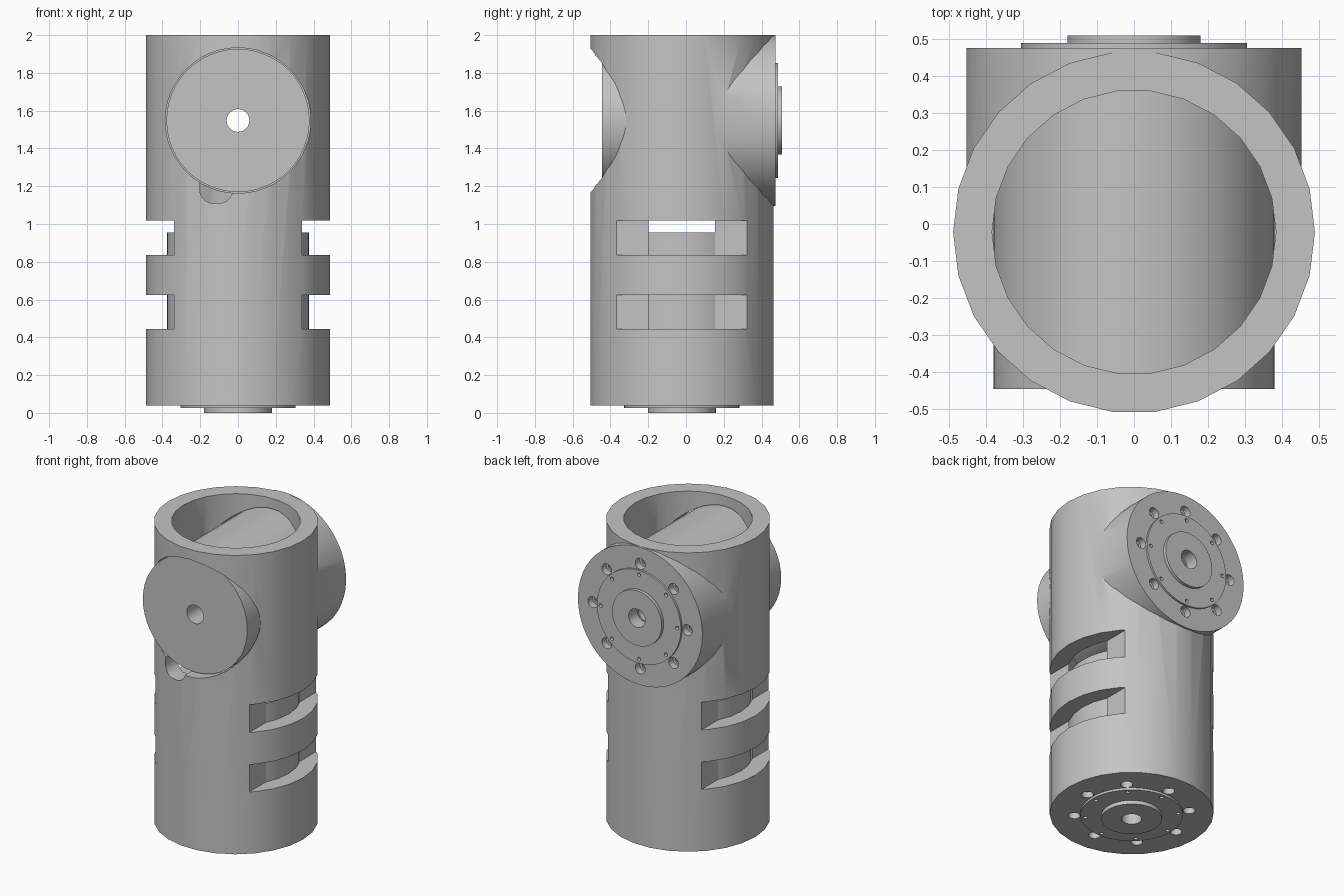
import bpy
import bmesh
import math
from mathutils import Matrix, Vector

if "Cube" in bpy.data.objects:
    bpy.data.objects.remove(bpy.data.objects["Cube"], do_unlink=True)

grey = bpy.data.materials.new("plain grey")
grey.use_nodes = True
GREY = (0.55, 0.55, 0.55, 1)
grey.diffuse_color = GREY
grey.node_tree.nodes["Principled BSDF"].inputs["Base Color"].default_value = GREY

CY = -0.022      # depth of the upright axis
CZ = 1.548       # height of the cross axis
HOLE = 0.06      # shaft hole radius


def add_cylinder(bm, axis, radius, start, end, sides=48, u=0.0, v=0.0):
    """Cylinder along the upright or cross axis, shifted sideways by u, v."""
    if axis == "up":
        turn = Matrix.Rotation(math.pi / 2, 4, "Z")
        place = Matrix.Translation((u, CY + v, (start + end) / 2))
    else:
        turn = Matrix.Rotation(-math.pi / 2, 4, "X")
        place = Matrix.Translation((u, (start + end) / 2, CZ + v))
    bmesh.ops.create_cone(bm, cap_ends=True, segments=sides, radius1=radius,
                          radius2=radius, depth=end - start, matrix=place @ turn)


def add_box(bm, low, high):
    low, high = Vector(low), Vector(high)
    size = Matrix.Diagonal((high - low).to_4d())
    size[3][3] = 1
    bmesh.ops.create_cube(bm, size=1, matrix=Matrix.Translation((low + high) / 2) @ size)


def finish(name, bm):
    bmesh.ops.recalc_face_normals(bm, faces=bm.faces)
    mesh = bpy.data.meshes.new(name)
    bm.to_mesh(mesh)
    bm.free()
    mesh.materials.append(grey)
    obj = bpy.data.objects.new(name, mesh)
    bpy.context.collection.objects.link(obj)
    return obj


def cylinder(name, *args, **kw):
    bm = bmesh.new()
    add_cylinder(bm, *args, **kw)
    return finish(name, bm)


def combine(target, tool, operation):
    """Apply a boolean and remove the tool object."""
    tool.hide_render = True
    mod = target.modifiers.new("combine", "BOOLEAN")
    mod.operation = operation
    mod.solver = "EXACT"
    mod.object = tool
    bpy.context.view_layer.objects.active = target
    bpy.ops.object.modifier_apply(modifier=mod.name)
    bpy.data.objects.remove(tool, do_unlink=True)


def hole_ring(axis, ring, radius, start, end):
    """Eight evenly spaced holes around an axis."""
    bm = bmesh.new()
    for i in range(8):
        a = i * math.pi / 4
        add_cylinder(bm, axis, radius, start, end, 16,
                     ring * math.cos(a), ring * math.sin(a))
    return finish("hole_cutter", bm)


# Housing: upright tube, rear cross barrel and stepped output flanges
housing = cylinder("joint_housing", "up", 0.488, 0.04, 2.0, 26)
for part in (("cross", 0.452, 0.0, 0.475),
             ("cross", 0.305, 0.455, 0.488),
             ("cross", 0.18, 0.46, 0.509),
             ("up", 0.305, 0.025, 0.06),
             ("up", 0.18, 0.0, 0.055)):
    combine(housing, cylinder("solid", *part), "UNION")

# Upright and cross bores, and the shaft holes
for cut in (("up", 0.383, 0.095, 2.1, 26),
            ("cross", 0.385, -0.7, 0.42),
            ("up", HOLE, -0.1, 0.2),
            ("cross", HOLE, 0.3, 0.7)):
    combine(housing, cylinder("bore_cutter", *cut), "DIFFERENCE")

# Two cooling slots on each side
for side in (-1, 1):
    for low, high in ((0.445, 0.625), (0.835, 1.018)):
        xs = sorted((side * 0.34, side * 0.6))
        bm = bmesh.new()
        add_box(bm, (xs[0], -0.37, low), (xs[1], 0.325, high))
        combine(housing, finish("slot_cutter", bm), "DIFFERENCE")

# Rounded cable notch under the front opening
for x in (-0.13, -0.1):
    combine(housing, cylinder("notch_cutter", "cross", 0.072, -0.7, -0.25, 32,
                              u=x, v=1.182 - CZ), "DIFFERENCE")
bm = bmesh.new()
add_box(bm, (-0.202, -0.7, 1.182), (-0.028, -0.25, 1.3))
combine(housing, finish("notch_cutter", bm), "DIFFERENCE")

# Counterbored bolt circles and small pin holes on both output faces
for cut in (("cross", 0.343, 0.036, 0.43, 0.6),
            ("cross", 0.343, 0.02, 0.38, 0.6),
            ("cross", 0.277, 0.012, 0.465, 0.6),
            ("up", 0.343, 0.036, -0.1, 0.08),
            ("up", 0.343, 0.02, -0.1, 0.12),
            ("up", 0.277, 0.012, -0.1, 0.05)):
    combine(housing, hole_ring(*cut), "DIFFERENCE")

# Motors inside the two bores, each with a through hole
cross_motor = cylinder("cross_motor", "cross", 0.379, -0.445, 0.41)
combine(cross_motor, cylinder("shaft_cutter", "cross", HOLE, -0.8, 0.8), "DIFFERENCE")
upright_motor = cylinder("upright_motor", "up", 0.376, 0.1, 0.955)
combine(upright_motor, cylinder("shaft_cutter", "up", HOLE, -0.2, 1.2), "DIFFERENCE")

# Smooth round walls, keep edges crisp
bpy.ops.object.select_all(action="DESELECT")
for obj in (housing, cross_motor, upright_motor):
    obj.select_set(True)
bpy.context.view_layer.objects.active = housing
bpy.ops.object.shade_smooth_by_angle(angle=math.radians(30))
